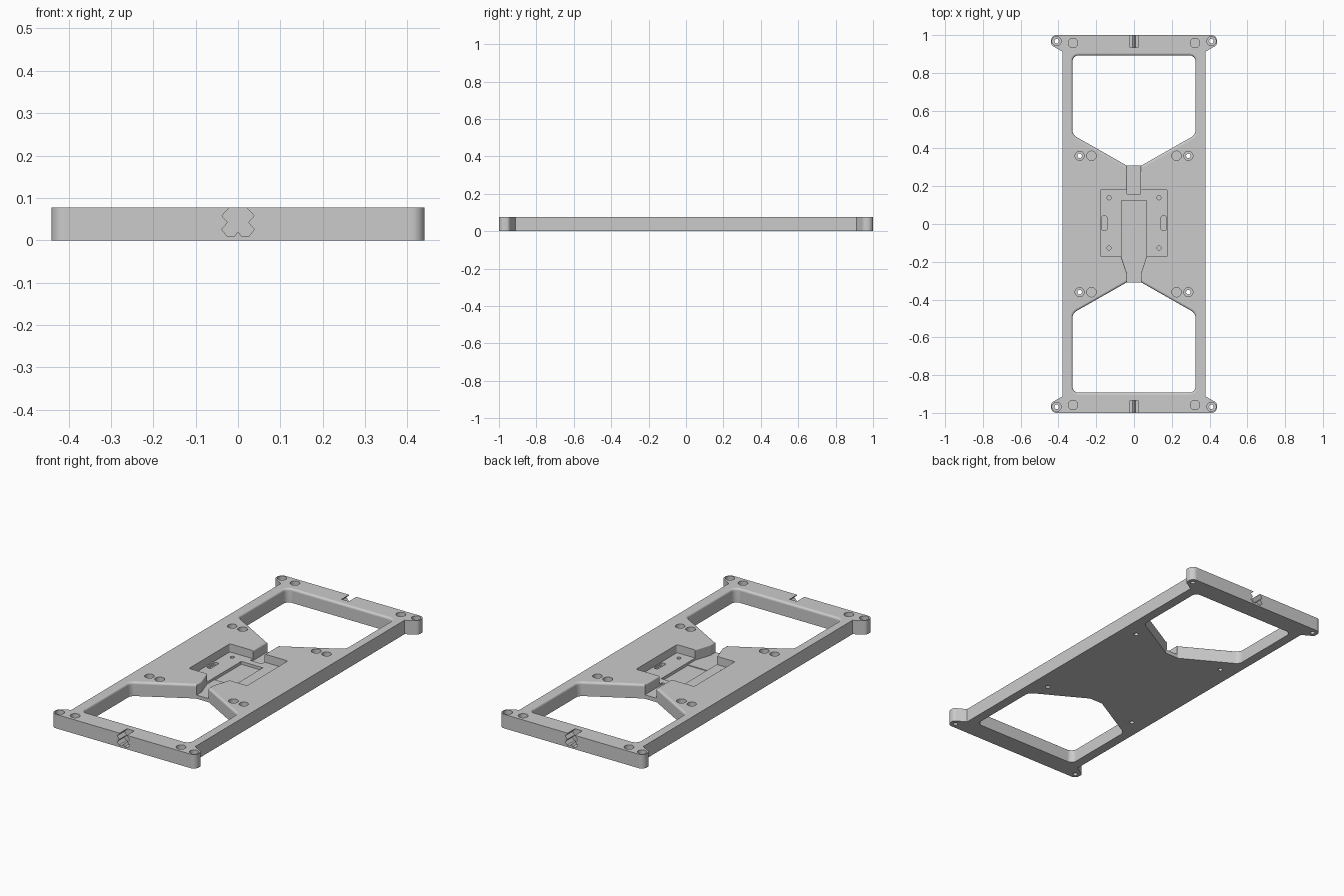
import bpy, bmesh, math
from mathutils import Vector

HEIGHT = 0.077

cube = bpy.data.objects.get("Cube")
if cube:
    bpy.data.objects.remove(cube, do_unlink=True)

grey = bpy.data.materials.new("plain_grey")
grey.use_nodes = True
colour = (0.6, 0.6, 0.6, 1)
grey.diffuse_color = colour
grey.node_tree.nodes["Principled BSDF"].inputs["Base Color"].default_value = colour


def rounded(points, radii, steps=8):
    """Round each corner of an outline."""
    out, n = [], len(points)
    for i, r in enumerate(radii):
        p = Vector(points[i])
        if r == 0:
            out.append(p)
            continue
        a = (Vector(points[i - 1]) - p).normalized()
        b = (Vector(points[(i + 1) % n]) - p).normalized()
        half = a.angle(b) / 2
        centre = p + (a + b).normalized() * r / math.sin(half)
        start = p + a * r / math.tan(half) - centre
        end = p + b * r / math.tan(half) - centre
        for k in range(steps + 1):
            out.append(centre + start.lerp(end, k / steps).normalized() * r)
    return out


def offset(points, d):
    """Grow a counter-clockwise outline by d."""
    out, n = [], len(points)
    for i, p in enumerate(points):
        e1 = (p - points[i - 1]).normalized()
        e2 = (points[(i + 1) % n] - p).normalized()
        n1, n2 = Vector((e1.y, -e1.x)), Vector((e2.y, -e2.x))
        out.append(p + (n1 + n2) * d / (1 + n1.dot(n2)))
    return out


def solid(name, loops):
    """Skin a stack of matching loops and cap both ends."""
    bm = bmesh.new()
    rings = [[bm.verts.new(v) for v in loop] for loop in loops]
    n = len(rings[0])
    for lo, hi in zip(rings, rings[1:]):
        for i in range(n):
            j = (i + 1) % n
            bm.faces.new((lo[i], lo[j], hi[j], hi[i]))
    bm.faces.new(rings[0][::-1])
    bm.faces.new(rings[-1])
    bmesh.ops.recalc_face_normals(bm, faces=bm.faces)
    mesh = bpy.data.meshes.new(name)
    bm.to_mesh(mesh)
    bm.free()
    mesh.materials.append(grey)
    obj = bpy.data.objects.new(name, mesh)
    bpy.context.collection.objects.link(obj)
    return obj


def prism(name, outline, bottom, top=0.1, flare=0):
    """Upright prism; flare rounds over the rim it cuts in the top face."""
    levels = [(bottom, 0)]
    if flare:
        for k in range(7):
            a = k * math.pi / 12
            levels.append((HEIGHT - flare + flare * math.sin(a), flare * (1 - math.cos(a))))
        levels.append((top, flare))
    else:
        levels.append((top, 0))
    outline = [Vector(p) for p in outline]
    return solid(name, [[(p.x, p.y, z) for p in offset(outline, d)] for z, d in levels])


def box(x0, x1, y0, y1, r=0):
    return rounded([(x0, y0), (x1, y0), (x1, y1), (x0, y1)], [r] * 4)


def circle(x, y, r, n=32):
    return [(x + r * math.cos(i * math.tau / n), y + r * math.sin(i * math.tau / n)) for i in range(n)]


# Base plate with tapering ears at the corners
ear = [(0.378, 0.912), (0.44, 0.948), (0.44, 1)]
half_outline = ear + [(-x, y) for x, y in reversed(ear)]
outline = half_outline + [(-x, -y) for x, y in half_outline]
plate = prism("base_plate", rounded(outline, [0, 0.022, 0.03, 0.03, 0.022, 0] * 2), 0, HEIGHT)


def cut(cutter):
    mod = plate.modifiers.new("cut", "BOOLEAN")
    mod.operation = "DIFFERENCE"
    mod.solver = "EXACT"
    mod.object = cutter
    bpy.context.view_layer.objects.active = plate
    bpy.ops.object.modifier_apply(modifier=mod.name)
    bpy.data.objects.remove(cutter, do_unlink=True)


# Large openings at both ends
window = rounded([(0.325, 0.892), (-0.325, 0.892), (-0.325, 0.472), (-0.04, 0.31), (0.04, 0.31), (0.325, 0.472)],
                 [0.03, 0.03, 0.04, 0.01, 0.01, 0.04])
cut(prism("back_opening", window, -0.1, flare=0.012))
cut(prism("front_opening", [-p for p in window], -0.1, flare=0.012))

# Central pocket, inner recess and cable channels
cut(prism("pocket", box(-0.178, 0.176, -0.173, 0.183, 0.008), 0.032))
cut(prism("inner_recess", box(-0.067, 0.065, -0.108, 0.124), 0.016))
cut(prism("back_channel", box(-0.036, 0.034, 0.16, 0.335), 0.022, flare=0.008))
funnel = [(-0.067, -0.107), (-0.067, -0.175), (-0.036, -0.265), (-0.036, -0.335),
          (0.036, -0.335), (0.036, -0.265), (0.065, -0.175), (0.065, -0.107)]
cut(prism("front_channel", funnel, 0.02, flare=0.006))

# Slots and screw holes in the pocket floor
for s in (-1, 1):
    x = s * 0.157
    cut(prism("slot", box(x - 0.013, x + 0.013, -0.034, 0.042, 0.008), 0.016))
    for y in (-0.127, 0.139):
        cut(prism("screw_hole", circle(s * 0.132, y, 0.011, 20), 0.012))

# Counterbored through holes and blind round seats
for sx in (-1, 1):
    for sy in (-1, 1):
        for x, y in ((0.288, 0.361), (0.41, 0.968)):
            cut(prism("counterbore", circle(sx * x, sy * y, 0.024), 0.035))
            cut(prism("through_hole", circle(sx * x, sy * y, 0.012, 24), -0.1))
        for x, y in ((0.225, 0.361), (0.323, 0.958)):
            cut(prism("round_seat", circle(sx * x, sy * y, 0.025), 0.045))

# Zigzag latch notches in the end faces, with a small ridge on the floor
side = [(0.008, 0.01), (0.026, 0.01), (0.039, 0.026), (0.024, 0.042), (0.038, 0.058), (0.022, 0.075), (0.022, 0.1)]
notch = [(0, 0.021)] + side + [(-x, z) for x, z in reversed(side)]
for s in (-1, 1):
    cut(solid("latch_notch", [[(x, s * y, z) for x, z in notch] for y in (0.935, 1.05)]))

# Smooth curved walls, crisp flat faces
plate.select_set(True)
bpy.context.view_layer.objects.active = plate
bpy.ops.object.shade_smooth_by_angle(angle=math.radians(30))
for f in plate.data.polygons:
    if abs(f.normal.z) > 0.999 or f.area > 0.004:
        f.use_smooth = False
